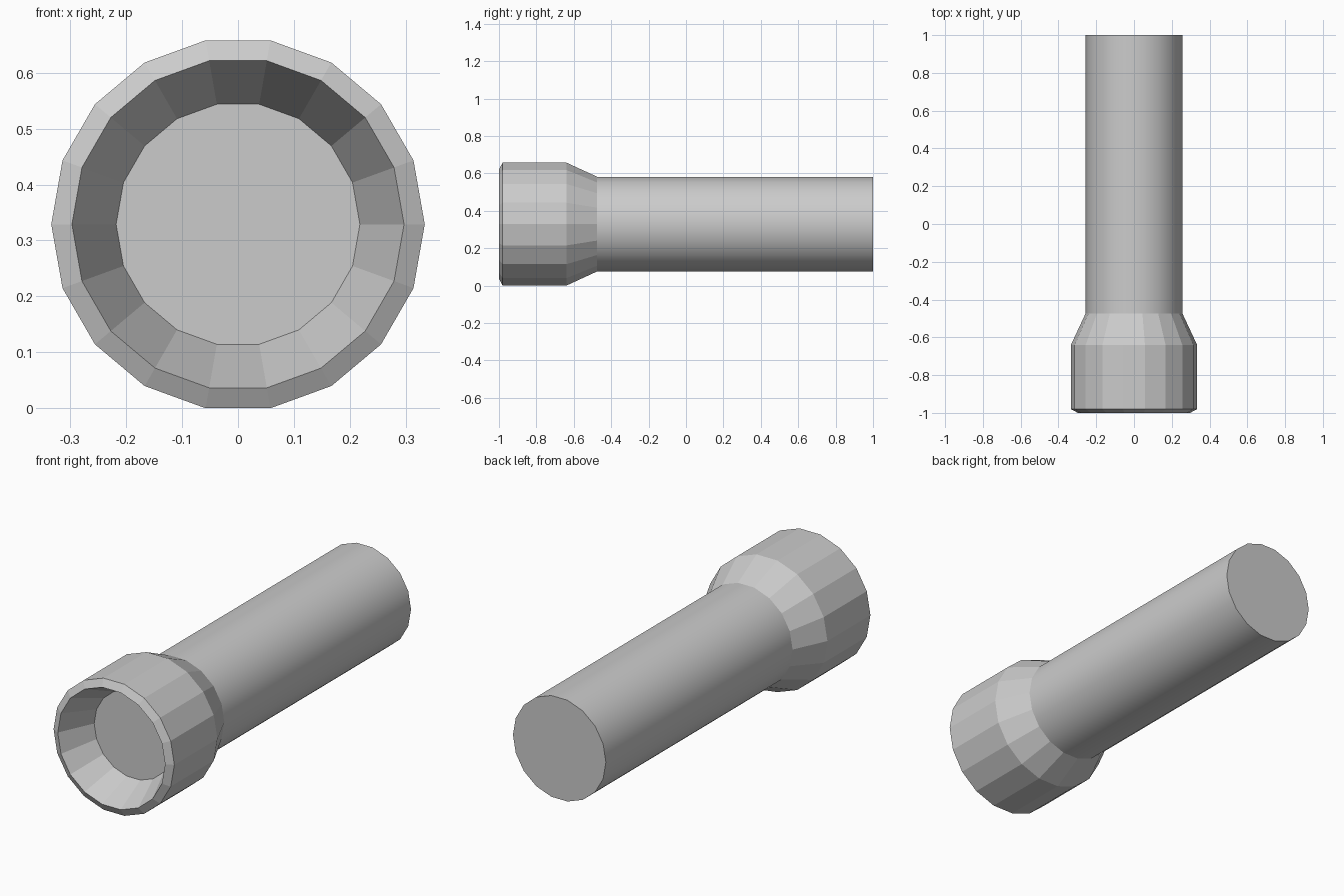
import bpy, bmesh, math

if "Cube" in bpy.data.objects:
    bpy.data.objects.remove(bpy.data.objects["Cube"])

SIDES = 18
AXIS_Z = 0.329


def lathe(name, profile, cap_start=False, cap_end=False, smooth=False):
    """Revolve (y, radius) points around the long axis."""
    bm = bmesh.new()
    rings = []
    for y, r in profile:
        ring = []
        for i in range(SIDES):
            a = math.tau * i / SIDES
            ring.append(bm.verts.new((r * math.cos(a), y, AXIS_Z + r * math.sin(a))))
        rings.append(ring)
    for a, b in zip(rings, rings[1:]):
        for i in range(SIDES):
            j = (i + 1) % SIDES
            # Winding gives outward normals as y increases, inward in the bowl
            f = bm.faces.new((a[i], b[i], b[j], a[j]))
            f.smooth = smooth
    if cap_start:
        bm.faces.new(rings[0])
    if cap_end:
        bm.faces.new(rings[-1][::-1])
    # Keep the rim edges of smooth parts crisp
    for e in bm.edges:
        if len(e.link_faces) == 2 and e.calc_face_angle() > math.radians(30):
            e.smooth = False
    bm.normal_update()
    me = bpy.data.meshes.new(name)
    bm.to_mesh(me)
    bm.free()
    ob = bpy.data.objects.new(name, me)
    bpy.context.collection.objects.link(ob)
    return ob


# Faceted head: lens disc, reflector bowl, bevelled rim, barrel, tapered collar
lathe("torch_head",
      [(-0.825, 0.218), (-1.0, 0.297), (-0.98, 0.334), (-0.64, 0.334), (-0.475, 0.257)],
      cap_start=True)

# Smooth handle with a flat butt end
lathe("handle", [(-0.475, 0.257), (1.0, 0.257)], cap_end=True, smooth=True)
